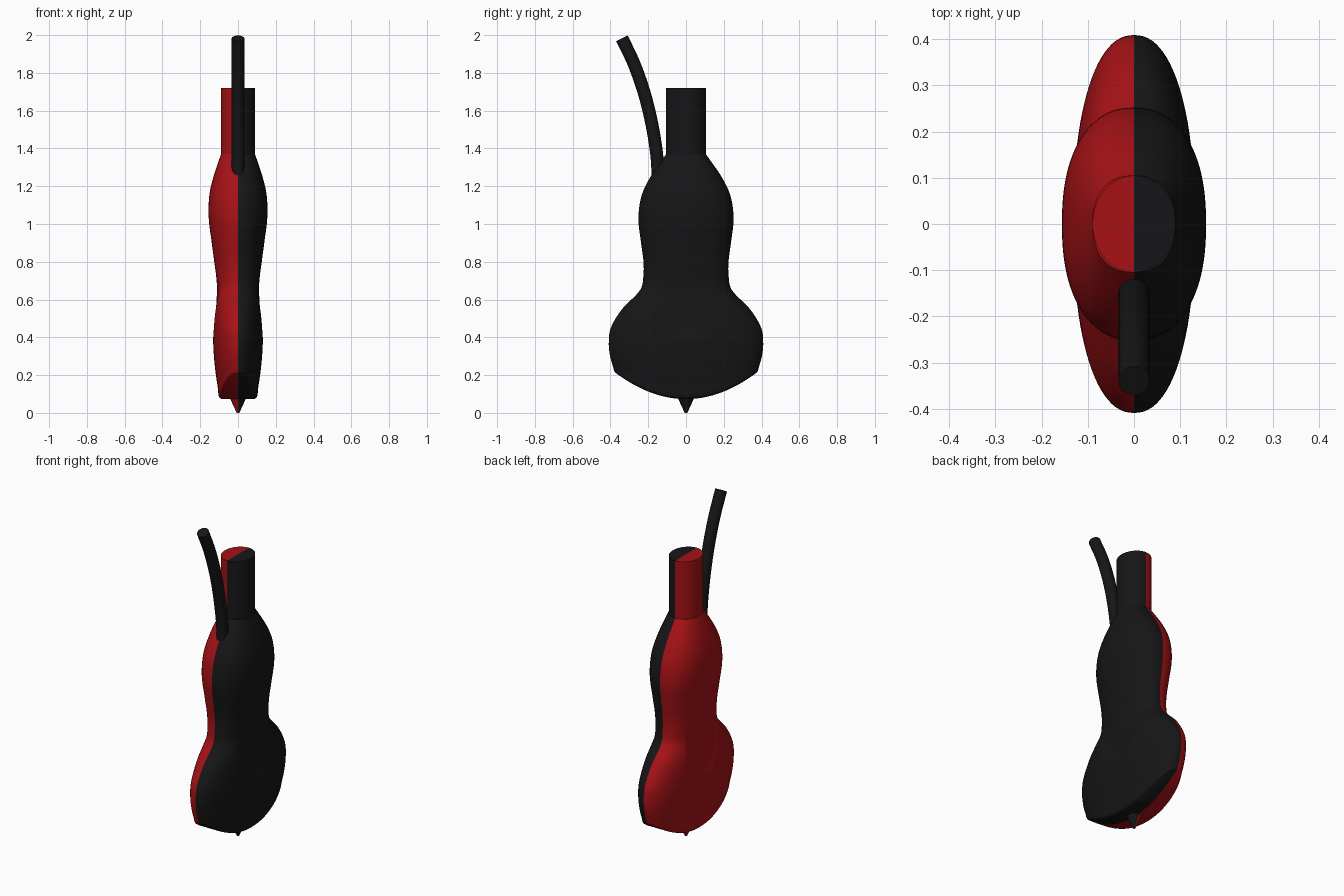
import bpy, bmesh, math
from mathutils import Vector

if "Cube" in bpy.data.objects:
    bpy.data.objects.remove(bpy.data.objects["Cube"])


def material(name, rgb):
    m = bpy.data.materials.new(name)
    m.diffuse_color = (*rgb, 1)
    m.use_nodes = True
    m.node_tree.nodes["Principled BSDF"].inputs["Base Color"].default_value = m.diffuse_color
    return m


RED = material("red_shell", (0.38, 0.006, 0.008))
BLACK = material("black_shell", (0.008, 0.008, 0.009))


def smooth(ob, angle=35):
    bpy.ops.object.select_all(action='DESELECT')
    ob.select_set(True)
    bpy.context.view_layer.objects.active = ob
    bpy.ops.object.shade_smooth_by_angle(angle=math.radians(angle))


def spline(keys, sub):
    """Catmull-Rom samples through the key tuples."""
    v = [Vector(k) for k in keys]
    out = []
    for i in range(len(v) - 1):
        a, b, c, d = v[max(i - 1, 0)], v[i], v[i + 1], v[min(i + 2, len(v) - 1)]
        h = c[0] - b[0]
        m0 = (c - a) * (h / (c[0] - a[0]))
        m1 = (d - b) * (h / (d[0] - b[0]))
        for s in range(sub):
            t = s / sub
            out.append(b * (2*t**3 - 3*t*t + 1) + m0 * (t**3 - 2*t*t + t)
                       + c * (3*t*t - 2*t**3) + m1 * (t**3 - t*t))
    out.append(v[-1])
    return out


def half_loft(name, sections, power, side, mat, n=48, shape=None):
    """Loft half-oval sections (z, half x, half y) on one side of the x = 0 seam."""
    bm = bmesh.new()
    rows = []
    for z, hx, hy in sections:
        row = []
        for j in range(n + 1):
            a = -math.pi / 2 + math.pi * j / n
            c, s = max(math.cos(a), 0), math.sin(a)
            p = Vector((hx * c ** (2 / power) if 0 < j < n else 0,
                        hy * math.copysign(abs(s) ** (2 / power), s), z))
            if shape:
                p = shape(p, hy)
            row.append(bm.verts.new((p.x * side, p.y, p.z)))
        rows.append(row)

    def face(*vs):
        bm.faces.new(vs if side > 0 else vs[::-1])

    for r, q in zip(rows, rows[1:]):
        for j in range(n):
            face(r[j], r[j + 1], q[j + 1], q[j])
    # End caps run from the outline straight across to the seam
    for row, top in ((rows[0], False), (rows[-1], True)):
        mid = [bm.verts.new((0, v.co.y, v.co.z)) for v in row]
        for j in range(n):
            if top:
                face(row[j], row[j + 1], mid[j + 1], mid[j])
            else:
                face(row[j], mid[j], mid[j + 1], row[j + 1])
    bmesh.ops.remove_doubles(bm, verts=bm.verts, dist=1e-5)
    me = bpy.data.meshes.new(name)
    bm.to_mesh(me)
    bm.free()
    me.materials.append(mat)
    ob = bpy.data.objects.new(name, me)
    bpy.context.collection.objects.link(ob)
    smooth(ob)


def body_shape(p, hy):
    # Bow the lower end downward in the middle
    drop = 0.13 * min(1, max(0, (0.6 - p.z) / 0.39))
    z = p.z - drop * (1 - (p.y / hy) ** 2)
    # Shallow grip recess on the flank, crisp at its lower rim
    d = math.hypot(p.y / 0.16, (z - 0.6) / 0.22)
    if p.x > 0.03 and d < 1:
        t = min(1, (1 - d) / 0.3)
        fade = 1 if z < 0.55 else max(0, 1 - (z - 0.55) / 0.25)
        p.x -= 0.012 * t * t * (3 - 2 * t) * fade
    return Vector((p.x, p.y, z))


# Shell halves
BODY = [(0.203, 0.088, 0.36), (0.215, 0.101, 0.376), (0.25, 0.107, 0.388),
        (0.30, 0.117, 0.402), (0.37, 0.127, 0.409), (0.45, 0.132, 0.398),
        (0.55, 0.129, 0.338), (0.65, 0.118, 0.243), (0.72, 0.119, 0.226),
        (0.80, 0.126, 0.225), (0.90, 0.139, 0.238), (1.03, 0.155, 0.252),
        (1.15, 0.152, 0.235), (1.25, 0.130, 0.188), (1.37, 0.09, 0.105)]
NECK = [(1.36, 0.09, 0.105), (1.72, 0.09, 0.105)]
TIP = [(0.0, 0.007, 0.007), (0.10, 0.053, 0.053)]

for label, side, mat in (("left", -1, RED), ("right", 1, BLACK)):
    half_loft("body_" + label, spline(BODY, 7), 2.3, side, mat, shape=body_shape)
    half_loft("neck_" + label, NECK, 2, side, mat, n=24)
    half_loft("tip_" + label, TIP, 2, side, mat, n=16)

# Cable
path = [(1.20, -0.150), (1.30, -0.150), (1.40, -0.159), (1.55, -0.185),
        (1.70, -0.223), (1.85, -0.276), (1.983, -0.339)]
cu = bpy.data.curves.new("cable", 'CURVE')
cu.dimensions = '3D'
cu.bevel_depth = 0.034
cu.bevel_resolution = 6
cu.use_fill_caps = True
pts = spline([(z, y) for z, y in path], 5)
sp = cu.splines.new('POLY')
sp.points.add(len(pts) - 1)
for pt, (z, y) in zip(sp.points, pts):
    pt.co = (0, y, z, 1)
cu.materials.append(BLACK)
tmp = bpy.data.objects.new("cable_path", cu)
bpy.context.collection.objects.link(tmp)
bpy.context.view_layer.update()
me = bpy.data.meshes.new_from_object(tmp.evaluated_get(bpy.context.evaluated_depsgraph_get()))
bpy.data.objects.remove(tmp)
cable = bpy.data.objects.new("cable", me)
bpy.context.collection.objects.link(cable)
smooth(cable)
